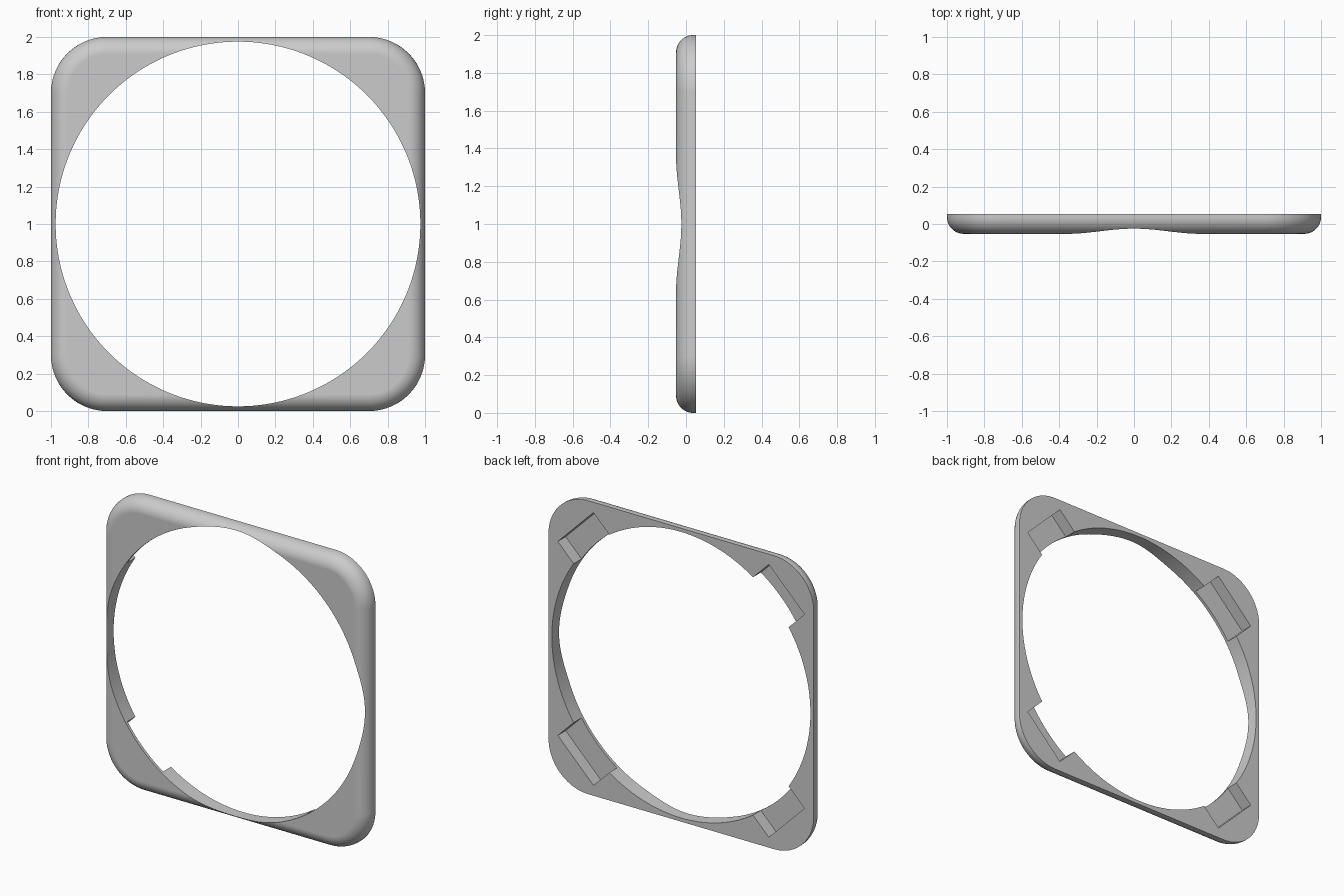
import bpy, bmesh, math
from mathutils import Matrix, Vector

if "Cube" in bpy.data.objects:
    bpy.data.objects.remove(bpy.data.objects["Cube"], do_unlink=True)

HALF_T = 0.0525      # half thickness
CORNER = 0.30        # outline corner radius
FILLET = 0.09        # rounding of the front rim
HOLE = 0.975         # opening radius
POCKET_DEPTH = 0.085

grey = bpy.data.materials.new("light grey")
grey.use_nodes = True
colour = (0.6, 0.6, 0.6, 1)
grey.diffuse_color = colour
grey.node_tree.nodes["Principled BSDF"].inputs["Base Color"].default_value = colour


def make_object(name, bm):
    bmesh.ops.recalc_face_normals(bm, faces=bm.faces)
    mesh = bpy.data.meshes.new(name)
    bm.to_mesh(mesh)
    bm.free()
    obj = bpy.data.objects.new(name, mesh)
    bpy.context.collection.objects.link(obj)
    mesh.materials.append(grey)
    return obj


def rounded_square(inset, y, steps=20):
    """Outline of the plate, moved inwards by inset, at depth y."""
    radius, c = CORNER - inset, 1 - CORNER
    points = []
    for q in range(4):
        mid = math.pi / 4 + q * math.pi / 2
        cx = math.copysign(c, math.cos(mid))
        cz = math.copysign(c, math.sin(mid))
        for i in range(steps + 1):
            a = (q + i / steps) * math.pi / 2
            points.append((cx + radius * math.cos(a), y, 1 + cz + radius * math.sin(a)))
    return points


# Frame: outline rings from the flat back round to the front
rings = [rounded_square(0, HALF_T)]
for i in range(17):
    a = i / 16 * math.pi / 2
    rings.append(rounded_square(FILLET * (1 - math.cos(a)),
                                FILLET - HALF_T - FILLET * math.sin(a)))
bm = bmesh.new()
loops = [[bm.verts.new(p) for p in ring] for ring in rings]
for lower, upper in zip(loops, loops[1:]):
    n = len(lower)
    for i in range(n):
        j = (i + 1) % n
        bm.faces.new((lower[i], lower[j], upper[j], upper[i]))
bm.faces.new(loops[0])
bm.faces.new(loops[-1])
frame = make_object("frame", bm)

# Round opening cutter
bm = bmesh.new()
bmesh.ops.create_cone(bm, cap_ends=True, segments=160, radius1=HOLE, radius2=HOLE, depth=1,
                      matrix=Matrix.Translation((0, 0, 1)) @ Matrix.Rotation(math.pi / 2, 4, 'X'))
cutters = [make_object("opening_cutter", bm)]

# Back pocket cutters, one on each diagonal
bm = bmesh.new()
for k in range(4):
    turn = Matrix.Rotation(math.pi / 4 + k * math.pi / 2, 4, 'Y')
    size = Matrix.Diagonal((0.325, 0.2, 0.38, 1))
    place = Matrix.Translation((0.9625, HALF_T - POCKET_DEPTH + 0.1, 0))
    bmesh.ops.create_cube(bm, size=1, matrix=Matrix.Translation((0, 0, 1)) @ turn @ place @ size)
cutters.append(make_object("pocket_cutter", bm))

# Cut, then shade smooth with crisp edges
bpy.ops.object.select_all(action='DESELECT')
bpy.context.view_layer.objects.active = frame
frame.select_set(True)
for cutter in cutters:
    mod = frame.modifiers.new("cut", 'BOOLEAN')
    mod.operation, mod.solver, mod.object = 'DIFFERENCE', 'EXACT', cutter
    bpy.ops.object.modifier_apply(modifier=mod.name)
    bpy.data.objects.remove(cutter, do_unlink=True)
bpy.ops.object.shade_smooth_by_angle(angle=math.radians(30))
weighted = frame.modifiers.new("flat_face_normals", 'WEIGHTED_NORMAL')
weighted.weight, weighted.keep_sharp = 100, True
